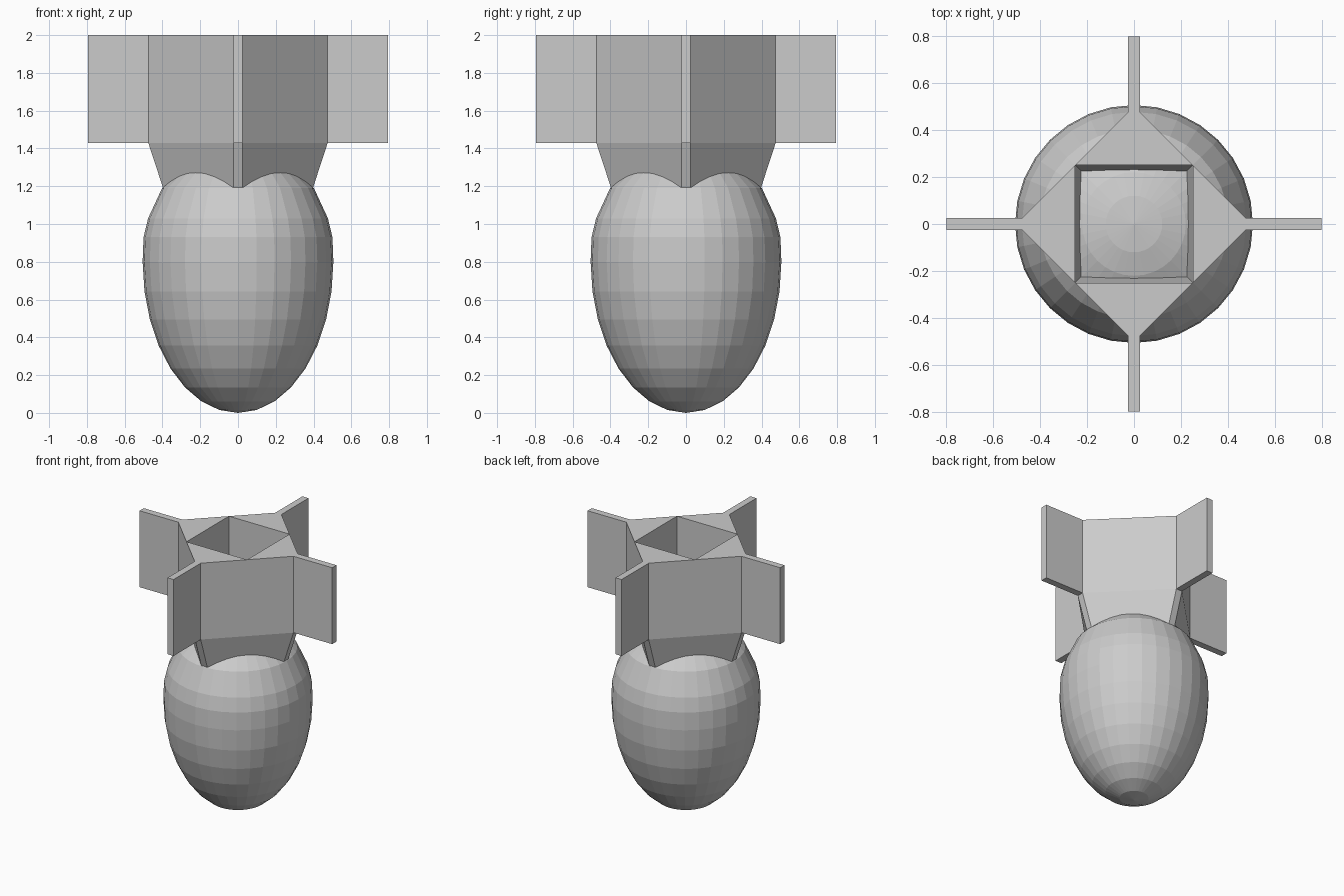
import bpy, bmesh
from math import sin, cos, pi
from mathutils import Matrix, Vector

if "Cube" in bpy.data.objects:
    bpy.data.objects.remove(bpy.data.objects["Cube"])


def finish(name, bm):
    bmesh.ops.recalc_face_normals(bm, faces=bm.faces)
    mesh = bpy.data.meshes.new(name)
    bm.to_mesh(mesh)
    bm.free()
    obj = bpy.data.objects.new(name, mesh)
    bpy.context.collection.objects.link(obj)
    return obj


# Egg-shaped body: elliptical nose below, blunter shoulder above
def make_body(segments=32):
    profile = [(0.505 * sin(k * pi / 16), 0.8 - 0.8 * cos(k * pi / 16)) for k in range(9)]
    profile += [(0.5, 0.93), (0.476, 1.03), (0.402, 1.19), (0.32, 1.27),
                (0.22, 1.315), (0.12, 1.34), (0, 1.35)]
    bm = bmesh.new()
    verts = [bm.verts.new((r, 0, z)) for r, z in profile]
    edges = [bm.edges.new(pair) for pair in zip(verts, verts[1:])]
    bmesh.ops.spin(bm, geom=verts + edges, cent=(0, 0, 0), axis=(0, 0, 1),
                   angle=2 * pi, steps=segments, use_merge=True)
    bmesh.ops.remove_doubles(bm, verts=bm.verts, dist=0.0005)
    return finish("body", bm)


# Tail fin: wedge lofted through three levels, with its outer edge extruded to a plate
def make_fin(index):
    bm = bmesh.new()
    t = 0.025
    rings = []
    for z, r in ((1.1, 0.367), (1.43, 0.475), (2.0, 0.475)):
        c = (r + t) / 2
        rings.append([bm.verts.new((x, y, z))
                      for x, y in ((-c, c), (c, c), (t, r), (-t, r))])
    bm.faces.new(rings[0])
    bm.faces.new(rings[-1])
    tip = None
    for low, high in zip(rings, rings[1:]):
        for i in range(4):
            j = (i + 1) % 4
            face = bm.faces.new((low[i], low[j], high[j], high[i]))
            if i == 2:
                tip = face
    bmesh.ops.recalc_face_normals(bm, faces=bm.faces)
    plate = bmesh.ops.extrude_discrete_faces(bm, faces=[tip])["faces"][0]
    bmesh.ops.translate(bm, verts=plate.verts, vec=Vector((0, 0.32, 0)))
    bm.transform(Matrix.Rotation(index * pi / 2, 4, 'Z'))
    return finish(f"tail_fin_{index + 1}", bm)


make_body()
for i in range(4):
    make_fin(i)
